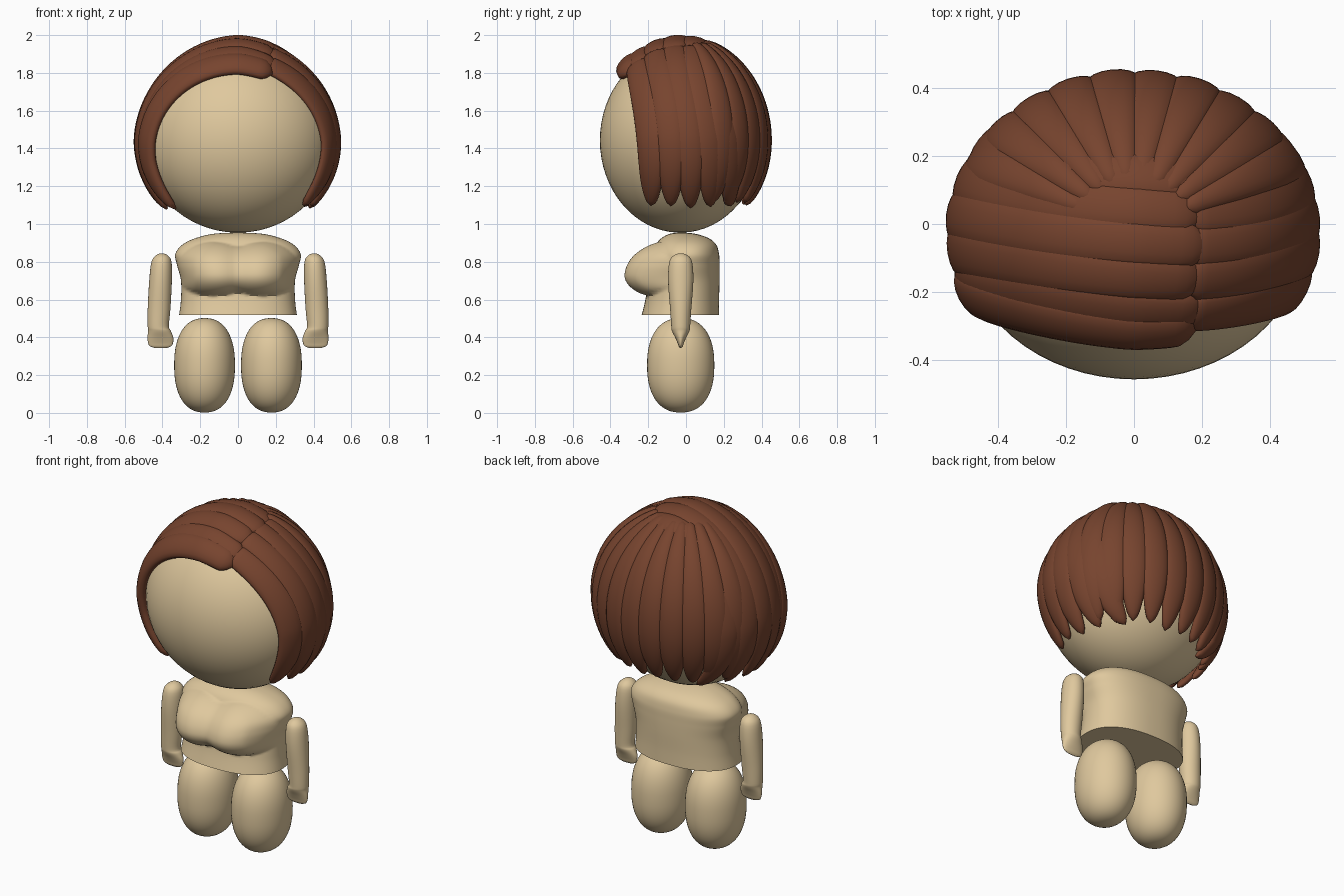
import bpy, math, random
from mathutils import Vector

if "Cube" in bpy.data.objects:
    bpy.data.objects.remove(bpy.data.objects["Cube"])

random.seed(4)


def material(name, rgb):
    m = bpy.data.materials.new(name)
    m.diffuse_color = (*rgb, 1)
    m.use_nodes = True
    m.node_tree.nodes["Principled BSDF"].inputs["Base Color"].default_value = m.diffuse_color
    return m


SKIN = material("skin", (0.74, 0.58, 0.34))
HAIR = material("hair_brown", (0.185, 0.058, 0.028))


def loft(name, rings, mat):
    """Skin a list of equal-length point rings and close both ends."""
    n = len(rings[0])
    verts = [p for r in rings for p in r]
    faces = [(i * n + j, i * n + (j + 1) % n, (i + 1) * n + (j + 1) % n, (i + 1) * n + j)
             for i in range(len(rings) - 1) for j in range(n)]
    last = (len(rings) - 1) * n
    faces += [tuple(range(n))[::-1], tuple(range(last, last + n))]
    me = bpy.data.meshes.new(name)
    me.from_pydata(verts, [], faces)
    me.validate()
    me.shade_smooth()
    me.set_sharp_from_angle(angle=math.radians(60))
    me.materials.append(mat)
    ob = bpy.data.objects.new(name, me)
    bpy.context.collection.objects.link(ob)
    return ob


def smooth_rows(rows, steps):
    """Catmull-Rom interpolation of profile rows."""
    pts = [Vector(r) for r in rows]
    pts = [pts[0]] + pts + [pts[-1]]
    out = []
    for a, b, c, d in zip(pts, pts[1:], pts[2:], pts[3:]):
        for k in range(steps):
            t = k / steps
            out.append(0.5 * (2 * b + (c - a) * t + (2 * a - 5 * b + 4 * c - d) * t ** 2
                              + (3 * b - a - 3 * c + d) * t ** 3))
    return out + [pts[-1]]


def ring(cx, cy, z, rx, ry, n=40, e=1.0):
    pts = []
    for j in range(n):
        a = 2 * math.pi * j / n
        c, s = math.cos(a), math.sin(a)
        pts.append(Vector((cx + rx * math.copysign(abs(c) ** e, c),
                           cy + ry * math.copysign(abs(s) ** e, s), z)))
    return pts


def ovoid(name, c, r, e=1.0, n=48):
    """Ellipsoid; e below 1 makes it boxier, like a pill."""
    rings = []
    for i in range(33):
        a = -math.pi / 2 + math.pi * (0.01 + 0.98 * i / 32)
        k, s = math.cos(a) ** e, math.sin(a)
        z = c[2] + r[2] * math.copysign(abs(s) ** e, s)
        rings.append(ring(c[0], c[1], z, r[0] * k, r[1] * k, n))
    return loft(name, rings, SKIN)


# Head
ovoid("head", (0, -0.03, 1.443), (0.505, 0.426, 0.489), n=64)

# Torso: z, half width, front y, back y
profile = [(.517, .312, -.235, .175), (.60, .302, -.215, .175), (.70, .302, -.20, .178),
           (.78, .322, -.19, .178), (.84, .332, -.18, .175), (.89, .295, -.16, .16),
           (.925, .225, -.13, .12), (.948, .13, -.085, .05), (.955, .01, -.03, -.02)]
rings = []
for z, rx, yf, yb in smooth_rows(profile, 9):
    pts = ring(0, (yf + yb) / 2, z, max(rx, .004), max((yb - yf) / 2, .003), 96, 0.86)
    for p in pts:
        if p.y < 0:
            sz = 0.115 if z < 0.735 else 0.17
            r2 = ((math.hypot(p.x, .03) - .135) / .2) ** 2 + ((z - .735) / sz) ** 2
            p.y -= 0.138 * max(0, 1 - r2) ** 0.75 * min(1, -p.y / .15)
    rings.append(pts)
loft("torso", rings, SKIN)

# Arms with flattened mitten hands: z, centre x, half width, half depth
arm = [(.845, .403, .004, .004), (.835, .403, .03, .035), (.80, .405, .053, .06),
       (.70, .41, .06, .067), (.55, .418, .06, .056), (.46, .422, .056, .05),
       (.435, .416, .06, .047), (.40, .411, .068, .03), (.37, .41, .066, .017),
       (.353, .41, .056, .011), (.343, .41, .03, .004)]
for side, word in ((-1, "left"), (1, "right")):
    rings = [ring(side * cx, -.028, z, rx, ry, 28) for z, cx, rx, ry in reversed(smooth_rows(arm, 4))]
    loft(word + "_arm", rings, SKIN)
    # Legs
    ovoid(word + "_leg", (side * .177, -.028, .252), (.161, .178, .25), 0.86)

# Hair locks lie on an ellipsoid around the head
HC = Vector((0, -0.02, 1.443))
HR = Vector((0.522, 0.446, 0.527))


def depth_scale(y):
    return math.sqrt(1 - ((y - HC.y) / HR.y) ** 2)


def lock(name, path, half_w, thick):
    """Flat rounded lock following a path on the hair ellipsoid."""
    n, rings = len(path), []
    for i, p in enumerate(path):
        t = i / (n - 1)
        tan = (path[min(i + 1, n - 1)] - path[max(i - 1, 0)]).normalized()
        d = p - HC
        nor = Vector((d.x / HR.x ** 2, d.y / HR.y ** 2, d.z / HR.z ** 2)).normalized()
        wide = tan.cross(nor).normalized()
        root = math.sqrt(min(1, t / .05 + .02))
        tip = math.sqrt(max(.002, 1 - max(0, (t - .68) / .32) ** 2))
        w, h = half_w(t) * root * tip, thick * root * math.sqrt(tip)
        rings.append([p + wide * w * math.cos(a) + nor * h * math.sin(a)
                      for a in (2 * math.pi * k / 16 for k in range(16))])
    return loft(name, rings, HAIR)


N = 44
SIDE = 5


def side_lock(name, side, y0, y1, x0, z_end, lift, bow=0, thick=.029):
    """Lock from the parting over the top and down one side; bow pushes it forward."""
    a0 = math.asin(x0 / (HR.x * depth_scale(y0)))
    a1 = side * math.acos(max(-.93, (z_end - HC.z) / (HR.z * depth_scale(y1))))
    path = []
    for i in range(N):
        t = i / (N - 1)
        s = min(1, t / .75)
        y = y0 + (y1 - y0) * s * s * (3 - 2 * s) - bow * math.sin(math.pi * min(1, t / .8 * .8 + .2))
        f = depth_scale(y)
        a = a0 + (a1 - a0) * t
        pinch = 1 - .026 * max(0, math.sin(2 * abs(a)))
        p = Vector((HR.x * f * math.sin(a), y - HC.y, HR.z * f * math.cos(a)))
        path.append(HC + p * (pinch + lift))
    lock(name, path, lambda t: .066 + .012 * math.sin(math.pi * t), thick)


# Side locks sweep from the off-centre parting down each side
for side, word in ((-1, "left"), (1, "right")):
    for k in range(SIDE):
        u = k / (SIDE - 1)
        x0 = .185 + random.uniform(.02, .045) if side < 0 else .145
        side_lock(f"{word}_hair_lock_{k}", side, -.265 + .40 * u, -.185 + .42 * u, x0,
                  1.08 + random.uniform(0, .02), random.uniform(-.004, .004) - side * .005)
# Long fringe bowing forward over the forehead
side_lock("fringe_lock", -1, -.275, -.19, .2, 1.09, .012, .05, .036)

# Back locks fan out from the crown
M = 10
start = math.radians(16)
for k in range(M):
    phi = math.radians(28 + 124 * k / (M - 1))
    end = math.radians(130 + random.uniform(-2, 1))
    lift = random.uniform(-.012, .004)
    path = []
    for i in range(N):
        a = start + (end - start) * i / (N - 1)
        p = Vector((HR.x * math.cos(phi) * math.sin(a), HR.y * math.sin(phi) * math.sin(a),
                    HR.z * math.cos(a)))
        path.append(HC + p * (1 + lift))
    lock(f"back_hair_lock_{k}", path,
         lambda t, e=end: .01 + .066 * math.sin(start + (e - start) * t), .03)
